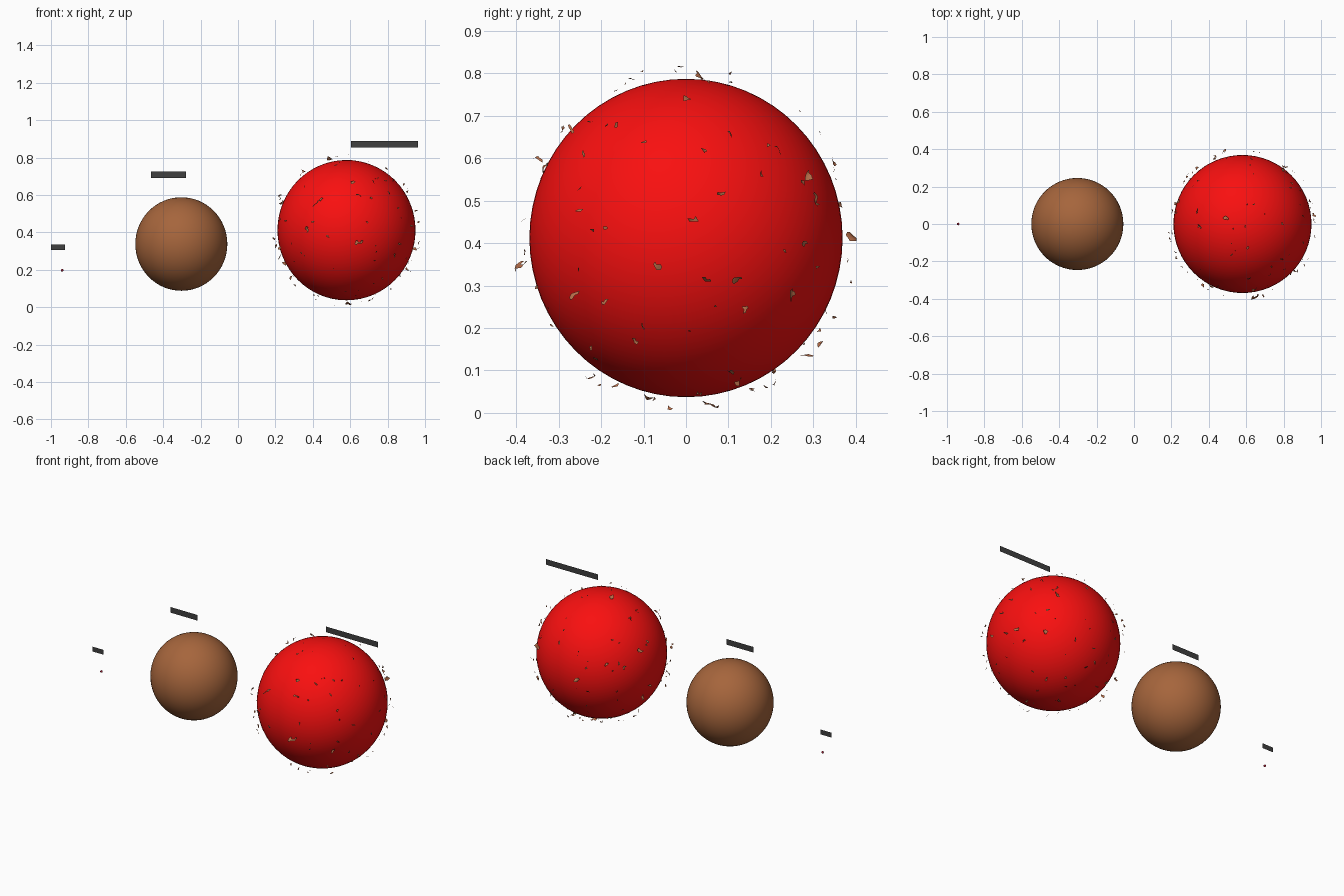
import bpy, bmesh
from mathutils import Vector, noise

if "Cube" in bpy.data.objects:
    bpy.data.objects.remove(bpy.data.objects["Cube"])


def material(name, rgb):
    m = bpy.data.materials.new(name)
    m.diffuse_color = (*rgb, 1)
    m.use_nodes = True
    m.node_tree.nodes["Principled BSDF"].inputs["Base Color"].default_value = m.diffuse_color
    return m


def finish(name, bm, mat, smooth=True):
    me = bpy.data.meshes.new(name)
    bm.to_mesh(me)
    bm.free()
    me.materials.append(mat)
    for p in me.polygons:
        p.use_smooth = smooth
    ob = bpy.data.objects.new(name, me)
    bpy.context.collection.objects.link(ob)
    return ob


def star(name, centre, radius, height, mat, seg=64):
    bm = bmesh.new()
    bmesh.ops.create_uvsphere(bm, u_segments=seg, v_segments=seg // 2, radius=1)
    ob = finish(name, bm, mat)
    ob.location = centre
    ob.scale = (radius, radius, height)
    return ob


red = material("red", (0.95, 0.005, 0.005))
brown = material("brown", (0.38, 0.13, 0.045))
crimson = material("crimson", (0.35, 0.01, 0.03))
copper = material("copper", (0.48, 0.16, 0.07))
ink = material("dark_grey", (0.05, 0.05, 0.05))

# Three stars, small to large
star("small_star", (-0.94, 0, 0.197), 0.007, 0.007, crimson, 24)
star("medium_star", (-0.303, 0, 0.338), 0.246, 0.25, brown)
star("large_star", (0.58, 0, 0.412), 0.369, 0.375, red)

# Broken gas shell: a wavy sphere with only scattered flakes left
bm = bmesh.new()
bmesh.ops.create_icosphere(bm, subdivisions=7, radius=1)
gone = []
for v in bm.verts:
    d = v.co.normalized()
    patch = noise.noise(d * 11 + Vector((3.1, 7.7, 1.3)))
    streak = abs(noise.noise(d * 8 + Vector((9.2, 2.4, 5.8))))
    fine = noise.noise(d * 28)
    if patch + 0.25 * fine - 1.6 * streak < 0.32:
        gone.append(v)
    wave = noise.noise(d * 13 + Vector((1.5, 4.2, 8.6)))
    r = 0.397 + max(-0.014, min(0.015, 0.03 * wave))
    v.co = d * r
bmesh.ops.delete(bm, geom=gone, context='VERTS')
shell = finish("gas_flakes", bm, copper)
shell.location = (0.58, 0, 0.412)

# Blank flat label strips above the stars
for name, x0, x1, z0, z1 in (("small_label", -1.0, -0.925, 0.305, 0.335),
                             ("medium_label", -0.465, -0.278, 0.69, 0.725),
                             ("large_label", 0.604, 0.963, 0.855, 0.89)):
    bm = bmesh.new()
    bm.faces.new([bm.verts.new(p) for p in
                  ((x0, 0, z0), (x1, 0, z0), (x1, 0, z1), (x0, 0, z1))])
    finish(name, bm, ink, False)
